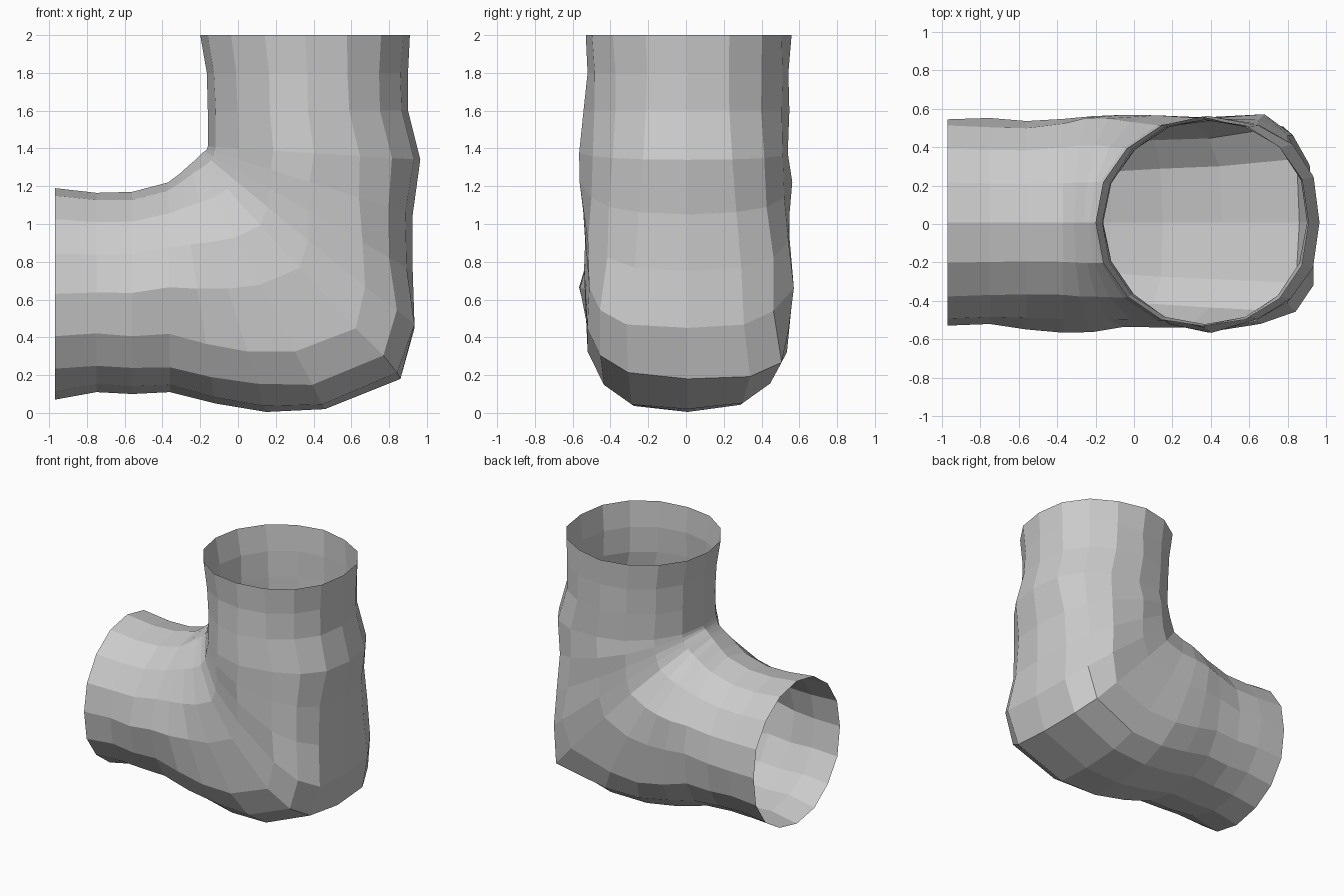
import bpy, bmesh, math, random
from mathutils import Vector

if "Cube" in bpy.data.objects:
    bpy.data.objects.remove(bpy.data.objects["Cube"])

random.seed(7)
SIDES = 16

# Elbow sections: inner x, z, outer x, z, half width, squareness of outer half
SECTIONS = [
    (-.97, 1.19, -.97, .07, .545, .95),
    (-.75, 1.165, -.75, .11, .535, .92),
    (-.56, 1.17, -.56, .10, .53, .88),
    (-.37, 1.22, -.36, .11, .535, .83),
    (-.31, 1.265, -.12, .05, .545, .76),
    (-.26, 1.31, .15, .005, .55, .70),
    (-.23, 1.335, .46, .02, .55, .66),
    (-.21, 1.355, .86, .18, .55, .63),
    (-.19, 1.375, .935, .45, .55, .65),
    (-.175, 1.385, .925, .75, .55, .70),
    (-.165, 1.395, .925, 1.05, .545, .76),
    (-.16, 1.41, .965, 1.34, .54, .87),
    (-.16, 1.6, .90, 1.6, .53, .92),
    (-.165, 1.8, .90, 1.8, .535, .95),
    (-.20, 2.0, .91, 2.0, .545, .95),
]

# Swellings on the flanks and lower corner: position, push
BUMPS = [((.33, -.53, 1.42), (0, -.055, 0)), ((-.42, -.53, .6), (0, -.055, 0)),
         ((-.22, .54, .93), (0, .045, 0)), ((.70, .48, .75), (0, .05, 0)),
         ((.70, .46, .22), (.03, .08, -.04)), ((.85, -.40, .40), (.04, -.05, 0))]


def ring(bm, section):
    """Slightly uneven closed section running from inner to outer side."""
    xi, zi, xo, zo, width, power = section
    centre = Vector(((xi + xo) / 2, .008, (zi + zo) / 2))
    half = Vector(((xi - xo) / 2, 0, (zi - zo) / 2))
    verts = []
    for i in range(SIDES):
        a = 2 * math.pi * i / SIDES
        c, s = round(math.cos(a), 6), round(math.sin(a), 6)
        p = power if c < 0 else 1
        c = math.copysign(abs(c) ** p, c)
        s = math.copysign(abs(s) ** p, s)
        offset = half * c + Vector((0, width * s, 0))
        if i % (SIDES // 2):
            amount = .018 if c < .1 else .008
            offset *= 1 + random.uniform(-amount, amount)
        base = centre + offset
        point = base.copy()
        for place, push in BUMPS:
            weight = max(0, 1 - (base - Vector(place)).length / .32)
            point += Vector(push) * weight
        verts.append(bm.verts.new(point))
    return verts


# Open-ended faceted elbow pipe
bm = bmesh.new()
rings = [ring(bm, s) for s in SECTIONS]
for r0, r1 in zip(rings, rings[1:]):
    for i in range(SIDES):
        j = (i + 1) % SIDES
        bm.faces.new((r0[i], r0[j], r1[j], r1[i]))
bmesh.ops.recalc_face_normals(bm, faces=bm.faces)
mesh = bpy.data.meshes.new("elbow_pipe")
bm.to_mesh(mesh)
bm.free()
pipe = bpy.data.objects.new("elbow_pipe", mesh)
bpy.context.collection.objects.link(pipe)
